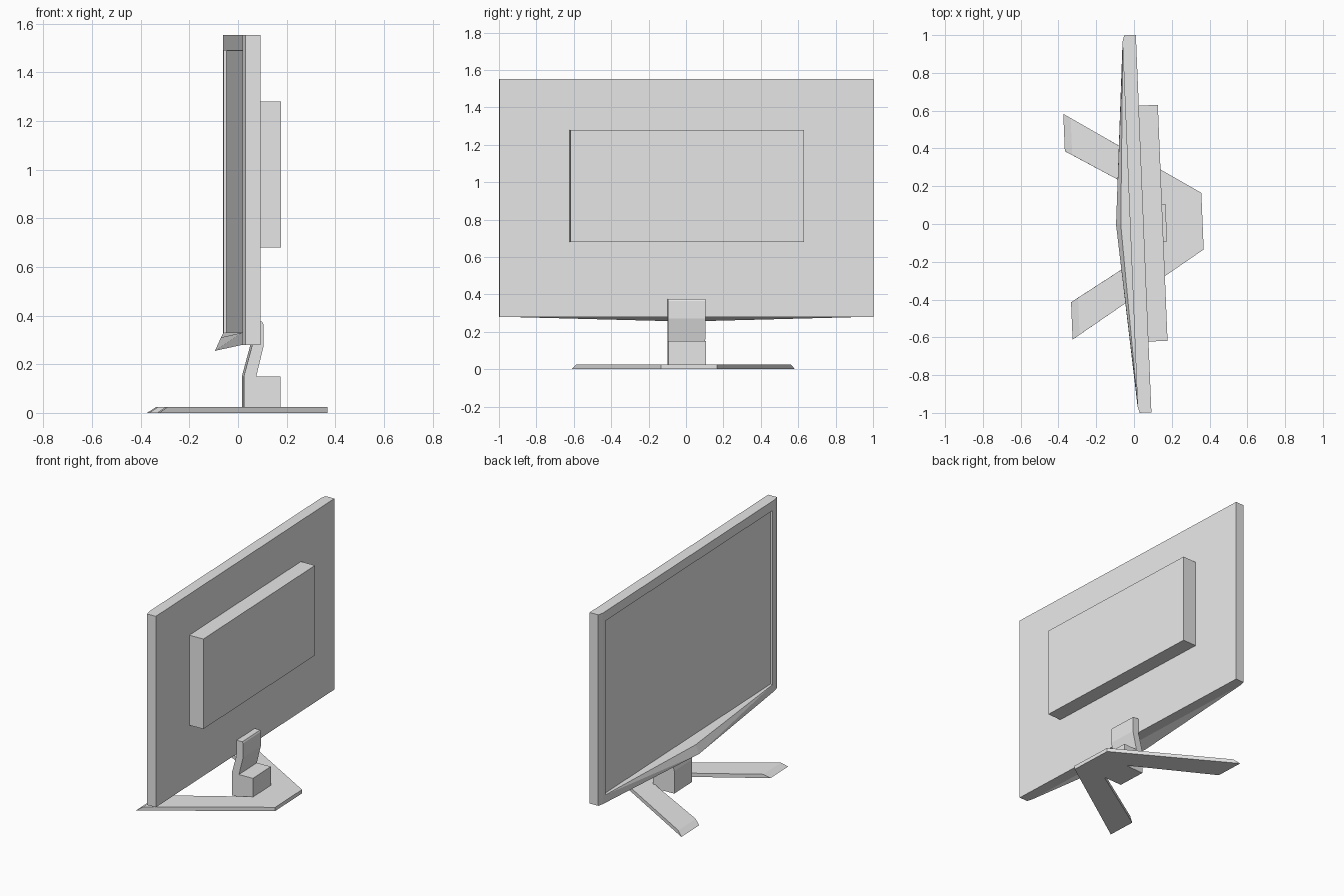
import bpy, bmesh, math
from mathutils import Vector

cube = bpy.data.objects.get("Cube")
if cube:
    bpy.data.objects.remove(cube, do_unlink=True)

TURN = math.radians(2.36)   # whole monitor is turned slightly about z

grey = bpy.data.materials.new("plain grey")
grey.use_nodes = True
grey.diffuse_color = (0.8, 0.8, 0.8, 1)
grey.node_tree.nodes["Principled BSDF"].inputs["Base Color"].default_value = (0.8, 0.8, 0.8, 1)


def finish(name, bm):
    bmesh.ops.recalc_face_normals(bm, faces=bm.faces)
    mesh = bpy.data.meshes.new(name)
    bm.to_mesh(mesh)
    bm.free()
    mesh.materials.append(grey)
    obj = bpy.data.objects.new(name, mesh)
    obj.rotation_euler.z = TURN
    bpy.context.collection.objects.link(obj)
    return obj


def loft(ring_a, ring_b):
    """Closed solid between two matching outlines."""
    bm = bmesh.new()
    a = [bm.verts.new(p) for p in ring_a]
    b = [bm.verts.new(p) for p in ring_b]
    bm.faces.new(a)
    bm.faces.new(b)
    for i in range(len(a)):
        j = (i + 1) % len(a)
        bm.faces.new((a[i], a[j], b[j], b[i]))
    bmesh.ops.recalc_face_normals(bm, faces=bm.faces)
    return bm


def prism_z(outline, z0, z1):
    return loft([(x, y, z0) for x, y in outline], [(x, y, z1) for x, y in outline])


def mirrored(half):
    """Complete a half outline across y = 0."""
    return half + [(x, -y) for x, y in reversed(half)]


# Panel: chamfered front corners, recessed screen on the -x side
FRONT, BACK = -0.021, 0.051
panel = prism_z(mirrored([(BACK, 1.0), (-0.011, 1.0), (FRONT, 0.965)]), 0.28, 1.553)
screen = min(panel.faces, key=lambda f: f.calc_center_median().x)
bmesh.ops.inset_individual(panel.faces and panel, faces=[screen], thickness=0.03)
for v in screen.verts:
    v.co.y = math.copysign(0.935, v.co.y)
    v.co.z = 1.49 if v.co.z > 0.9 else 0.33
bmesh.ops.inset_individual(panel, faces=[screen], thickness=0.002, depth=-0.013)
finish("display_panel", panel)

# Chin: faceted wedge swelling towards the middle of the lower bezel
chin = bmesh.new()
points = [(-0.07, 0, 0.31), (-0.095, 0, 0.255)]
for s in (-1, 1):
    points += [(FRONT, s * 0.965, 0.28), (FRONT, s * 0.935, 0.33)]
for p in points:
    chin.verts.new(p)
bmesh.ops.convex_hull(chin, input=chin.verts[:])
finish("lower_chin", chin)

# Rear housing
finish("rear_housing", prism_z(mirrored([(BACK, 0.625), (0.152, 0.625)]), 0.68, 1.28))

# Neck: side profile swept across the width
profile = [(0.02, 0), (0.02, 0.15), (0.055, 0.28), (0.055, 0.375), (0.095, 0.375),
           (0.1, 0.365), (0.1, 0.27), (0.071, 0.15), (0.171, 0.15), (0.171, 0)]
finish("stand_neck", loft([(x, -0.1, z) for x, z in profile],
                          [(x, 0.1, z) for x, z in profile]))

# Base: two splayed legs with sloping toes
toe, toe_top = -0.35, -0.312
bottom = mirrored([(0.363, 0.15), (toe, 0.598), (toe, 0.4), (0.15, 0.105)])
top = mirrored([(0.363, 0.15), (toe_top, 0.574), (toe_top, 0.378), (0.15, 0.105)])
finish("stand_base", loft([(x, y, 0) for x, y in bottom], [(x, y, 0.025) for x, y in top]))
